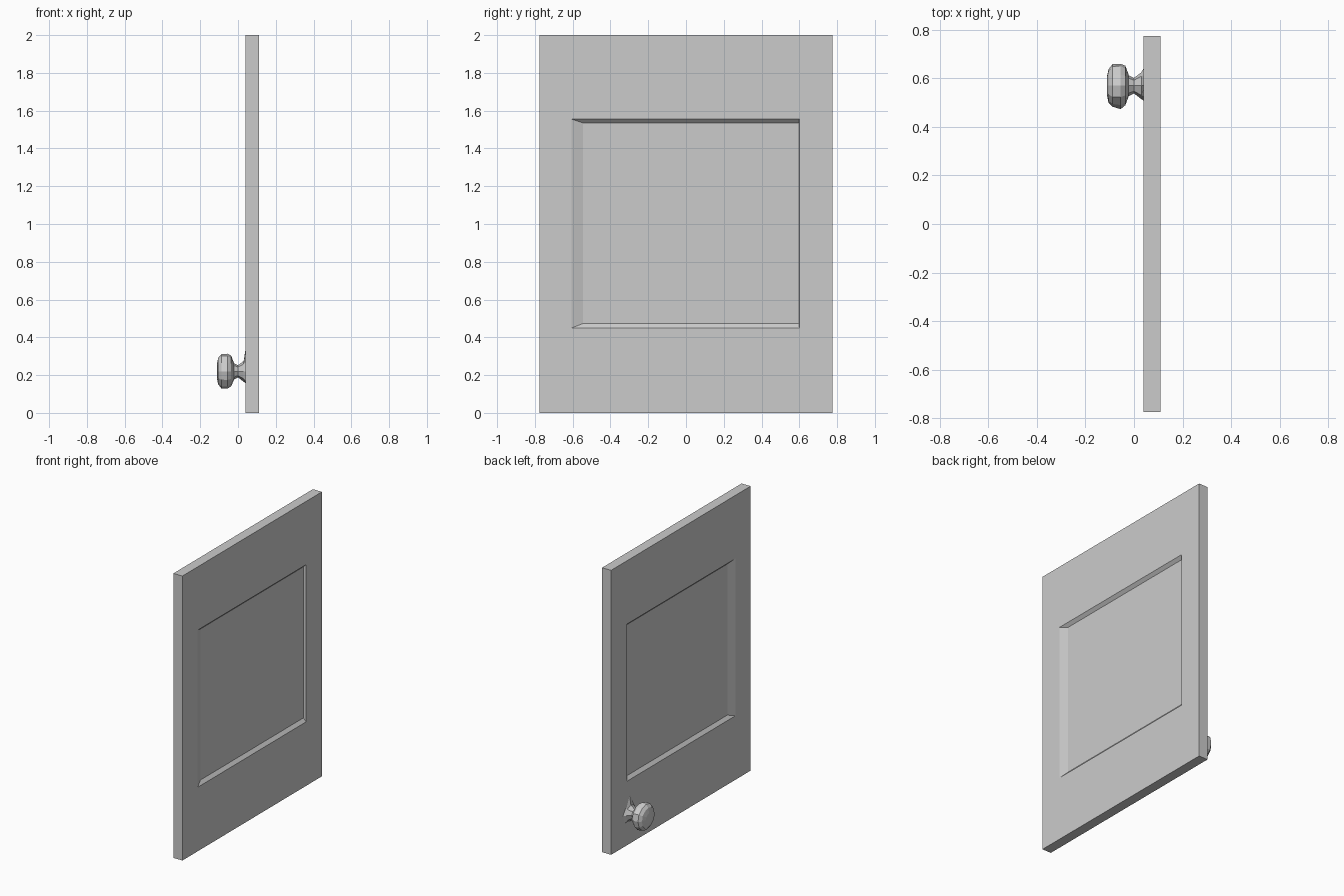
import bpy, bmesh, math, random

if "Cube" in bpy.data.objects:
    bpy.data.objects.remove(bpy.data.objects["Cube"])

random.seed(4)


def make_object(name, bm):
    bmesh.ops.recalc_face_normals(bm, faces=bm.faces)
    mesh = bpy.data.meshes.new(name)
    bm.to_mesh(mesh)
    bm.free()
    obj = bpy.data.objects.new(name, mesh)
    bpy.context.collection.objects.link(obj)
    return obj


def ring_of(bm, points):
    return [bm.verts.new(p) for p in points]


def rect(x, y0, y1, z0, z1):
    return [(x, y0, z0), (x, y1, z0), (x, y1, z1), (x, y0, z1)]


def loft(bm, rings):
    """Bridge consecutive rings and cap both ends."""
    for a, b in zip(rings, rings[1:]):
        for i in range(len(a)):
            j = (i + 1) % len(a)
            bm.faces.new((a[i], a[j], b[j], b[i]))
    bm.faces.new(rings[0])
    bm.faces.new(rings[-1])


# Door slab with a recessed, slope-edged panel on both faces
X0, X1, DEPTH = 0.04, 0.11, 0.02
slab = (-0.775, 0.775, 0, 2)
opening = (-0.605, 0.6, 0.45, 1.555)
floor = (-0.545, 0.597, 0.473, 1.535)
bm = bmesh.new()
sections = [(X0 + DEPTH, floor), (X0, opening), (X0, slab),
            (X1, slab), (X1, opening), (X1 - DEPTH, floor)]
loft(bm, [ring_of(bm, rect(x, *r)) for x, r in sections])
make_object("door_panel", bm)

# Knob centre line, running out towards -x
KY, KZ = 0.57, 0.22


def round_section(x, radius, sides, wobble=0.0):
    pts = []
    for i in range(sides):
        a = math.tau * i / sides
        r = radius * (1 + random.uniform(-wobble, wobble))
        pts.append((x, KY + r * math.cos(a), KZ + r * math.sin(a)))
    return pts


# Flared collar with a pointed top, narrowing to the neck
bm = bmesh.new()
base_radii = [0.08, 0.065, 0.15, 0.065, 0.065, 0.085, 0.065, 0.09]
base = [(0.045, KY + r * math.cos(math.tau * i / 8), KZ + r * math.sin(math.tau * i / 8))
        for i, r in enumerate(base_radii)]
loft(bm, [ring_of(bm, base),
          ring_of(bm, round_section(0.03, 0.055, 8)),
          ring_of(bm, round_section(0.0, 0.032, 8)),
          ring_of(bm, round_section(-0.045, 0.055, 8))])
make_object("knob_collar", bm)

# Faceted round knob
bm = bmesh.new()
profile = [(-0.022, 0.045), (-0.036, 0.08), (-0.055, 0.093),
           (-0.088, 0.09), (-0.105, 0.07), (-0.112, 0.035)]
loft(bm, [ring_of(bm, round_section(x, r, 12, 0.04)) for x, r in profile])
make_object("door_knob", bm)
